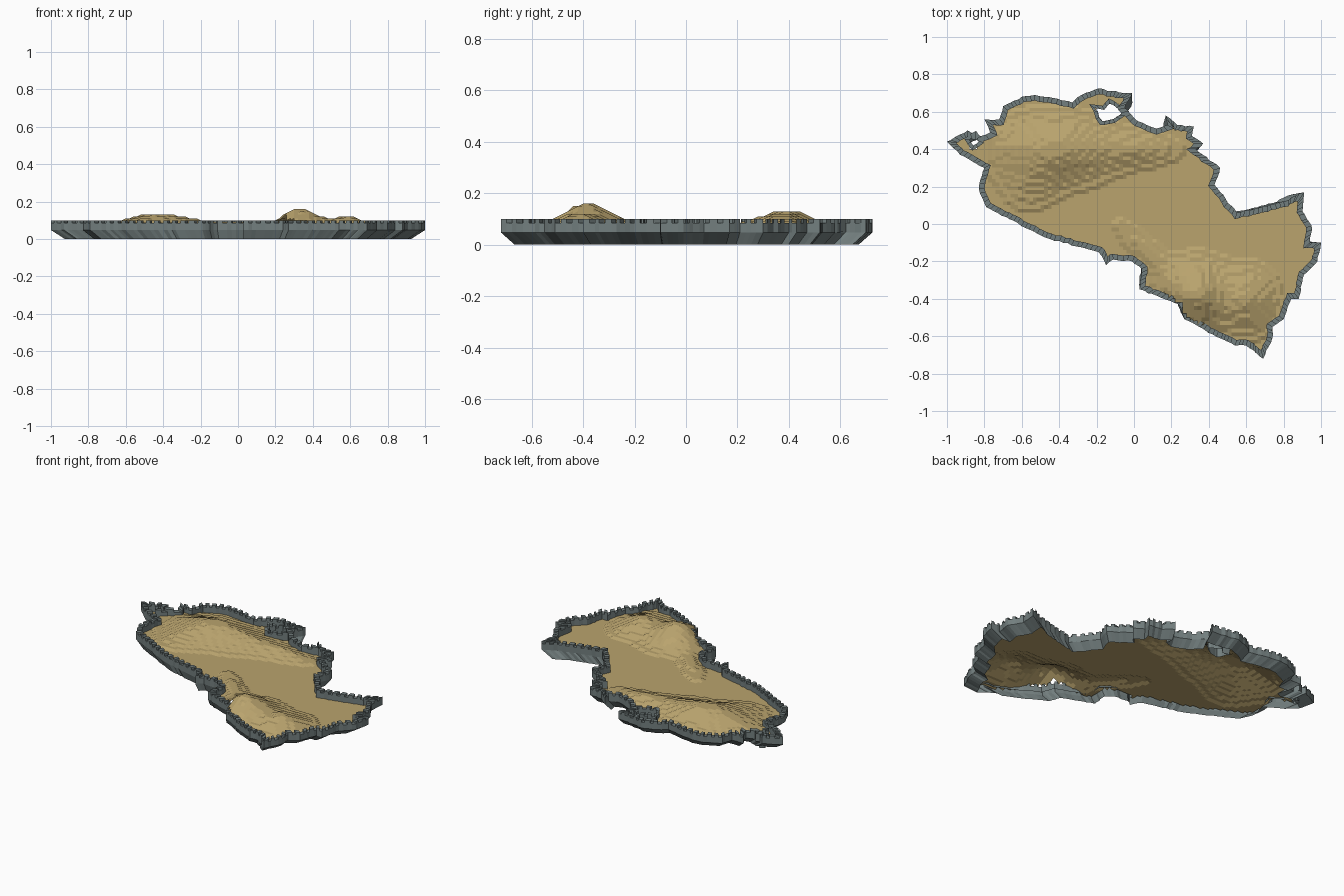
import bpy, bmesh, math, random
from mathutils import Vector

if "Cube" in bpy.data.objects:
    bpy.data.objects.remove(bpy.data.objects["Cube"])

random.seed(4)
WALL_LOW, WALL_TOP, MERLON_TOP, GROUND = 0.048, 0.085, 0.10, 0.05
CELL, FOOT = 0.02, 0.925


def material(name, rgb):
    m = bpy.data.materials.new(name)
    m.diffuse_color = (*rgb, 1)
    m.use_nodes = True
    m.node_tree.nodes["Principled BSDF"].inputs["Base Color"].default_value = m.diffuse_color
    return m


SAND = material("sand", (0.49, 0.37, 0.155))
STONE = material("grey stone", (0.17, 0.21, 0.21))

# coastline corners, in hundredths of a unit, clockwise from the west tip
COAST = [(-100, 44), (-89, 50), (-82, 47), (-77, 49), (-80, 56), (-72, 56), (-70, 63), (-60, 68),
         (-53, 69), (-41, 67), (-33, 65), (-28, 69), (-19, 72.5), (-12, 71), (-1, 70), (-5, 62),
         (2, 55), (12, 51), (18, 53), (17, 58), (23, 53), (32, 52), (31, 47), (37, 43), (33, 40),
         (46, 30), (43, 21), (55, 6), (80, 12), (91, 17), (90, 7), (95, -1), (94, -10), (100, -10),
         (98, -20), (91, -27), (88, -40), (84, -40), (80, -51), (74, -55), (74, -61), (69, -72),
         (60, -65), (54, -65), (42, -59), (27, -51), (24, -43), (3, -35), (4, -24), (-1, -20),
         (-11, -19), (-15, -22), (-19, -15), (-45, -8), (-56, -3), (-79, 9), (-83, 19),
         (-80, 30), (-93, 37)]
# two small openings in the land
HOLES = [[(-21, 62), (-16, 61), (-13, 64.5), (-9, 62), (-6, 60), (-11, 56), (-17, 55)],
         [(-88, 45), (-85, 47), (-83, 44), (-86, 42)]]


def ring(points, clockwise):
    pts = [Vector((x / 100, y / 100)) for x, y in points]
    area = sum(a.x * b.y - b.x * a.y for a, b in zip(pts, pts[1:] + pts[:1]))
    return pts if (area < 0) == clockwise else pts[::-1]


# land is always on the right-hand side of travel; each with wall thickness and foot scale
RINGS = [(ring(COAST, True), 0.03, FOOT)] + [(ring(h, False), 0.02, 0.98) for h in HOLES]


def finish(bm, name, mat):
    me = bpy.data.meshes.new(name)
    bm.to_mesh(me)
    bm.free()
    me.materials.append(mat)
    ob = bpy.data.objects.new(name, me)
    bpy.context.collection.objects.link(ob)
    return ob


def inset(pts, d):
    """Mitred offset of a ring toward the land."""
    out = []
    for i, p in enumerate(pts):
        a = (p - pts[i - 1]).normalized()
        b = (pts[(i + 1) % len(pts)] - p).normalized()
        n = Vector((a.y + b.y, -a.x - b.x))
        out.append(p + n * d / max(0.45, 1 + a.dot(b)))
    return out


def resample(outer, inner, step=0.024):
    """Split both edges of the wall into matching short, slightly ragged pieces."""
    pairs = []
    n = len(outer)
    for i in range(n):
        j = (i + 1) % n
        k = max(1, round((outer[j] - outer[i]).length / step))
        for s in range(k):
            rough = Vector((random.uniform(-1, 1), random.uniform(-1, 1))) * (0.004 if s else 0)
            pairs.append((outer[i].lerp(outer[j], s / k) + rough,
                          inner[i].lerp(inner[j], s / k) + rough))
    return pairs


def quad(bm, *co):
    bm.faces.new([bm.verts.new(c) for c in co])


def at(p, z):
    return (p.x, p.y, z)


# walls, sloping foundation and battlements
wall, foot, merlons = bmesh.new(), bmesh.new(), bmesh.new()
for pts, thick, scale in RINGS:
    pairs = resample(pts, inset(pts, thick))
    mid = Vector((0, 0)) if scale == FOOT else sum(pts, Vector((0, 0))) / len(pts)
    for i, (o, n) in enumerate(pairs):
        o2, n2 = pairs[(i + 1) % len(pairs)]
        f, f2 = mid + (o - mid) * scale, mid + (o2 - mid) * scale
        quad(wall, at(o2, WALL_LOW), at(o, WALL_LOW), at(o, WALL_TOP), at(o2, WALL_TOP))
        quad(wall, at(o2, WALL_TOP), at(o, WALL_TOP), at(n, WALL_TOP), at(n2, WALL_TOP))
        quad(wall, at(n, GROUND), at(n2, GROUND), at(n2, WALL_TOP), at(n, WALL_TOP))
        quad(foot, at(f2, 0), at(f, 0), at(o, WALL_LOW), at(o2, WALL_LOW))
        if i % 2 == 0:
            loop = [o2, o, n, n2]
            for k in range(4):
                a, b = loop[k], loop[(k + 1) % 4]
                quad(merlons, at(a, WALL_TOP), at(b, WALL_TOP), at(b, MERLON_TOP), at(a, MERLON_TOP))
            quad(merlons, *[at(p, MERLON_TOP) for p in loop])
for bm, name in ((wall, "sea_wall"), (foot, "sloping_foundation"), (merlons, "battlements")):
    bmesh.ops.remove_doubles(bm, verts=bm.verts, dist=0.0001)
    finish(bm, name, STONE)


# hills: x, y, half-widths, turn in degrees, height
HILLS = [(-0.43, 0.40, 0.20, 0.11, 0, 0.080), (0.02, 0.40, 0.15, 0.06, 0, 0.032),
         (-0.55, 0.20, 0.10, 0.09, 30, 0.022), (0.33, -0.38, 0.10, 0.11, 0, 0.102),
         (0.60, -0.41, 0.10, 0.11, 0, 0.064), (0.08, -0.16, 0.18, 0.05, -45, 0.022)]


def height(x, y):
    h = 0
    for cx, cy, a, b, turn, top in HILLS:
        t = math.radians(turn)
        u = (x - cx) * math.cos(t) + (y - cy) * math.sin(t)
        v = (y - cy) * math.cos(t) - (x - cx) * math.sin(t)
        h += top * math.exp(-0.5 * ((u / a) ** 2 + (v / b) ** 2))
    return GROUND + max(0, round((h * 1.08 - 0.004) / 0.01) * 0.01)   # terraced


def on_land(x, y):
    """Even-odd test against the coast and the openings."""
    inside = False
    for pts, _, _ in RINGS:
        for a, b in zip(pts, pts[1:] + pts[:1]):
            if (a.y > y) != (b.y > y) and x < a.x + (y - a.y) * (b.x - a.x) / (b.y - a.y):
                inside = not inside
    return inside


# land: square cells wherever all four corners lie inside the walls
bm = bmesh.new()
grid = {}
for i in range(-50, 51):
    for j in range(-37, 38):
        x, y = i * CELL, j * CELL + 0.001
        if on_land(x, y):
            grid[i, j] = bm.verts.new((x, y, height(x, y)))
for i, j in grid:
    corners = [(i, j), (i + 1, j), (i + 1, j + 1), (i, j + 1)]
    if all(c in grid for c in corners):
        bm.faces.new([grid[c] for c in corners])
bmesh.ops.delete(bm, geom=[v for v in bm.verts if not v.link_faces], context='VERTS')
finish(bm, "hilly_land", SAND)
